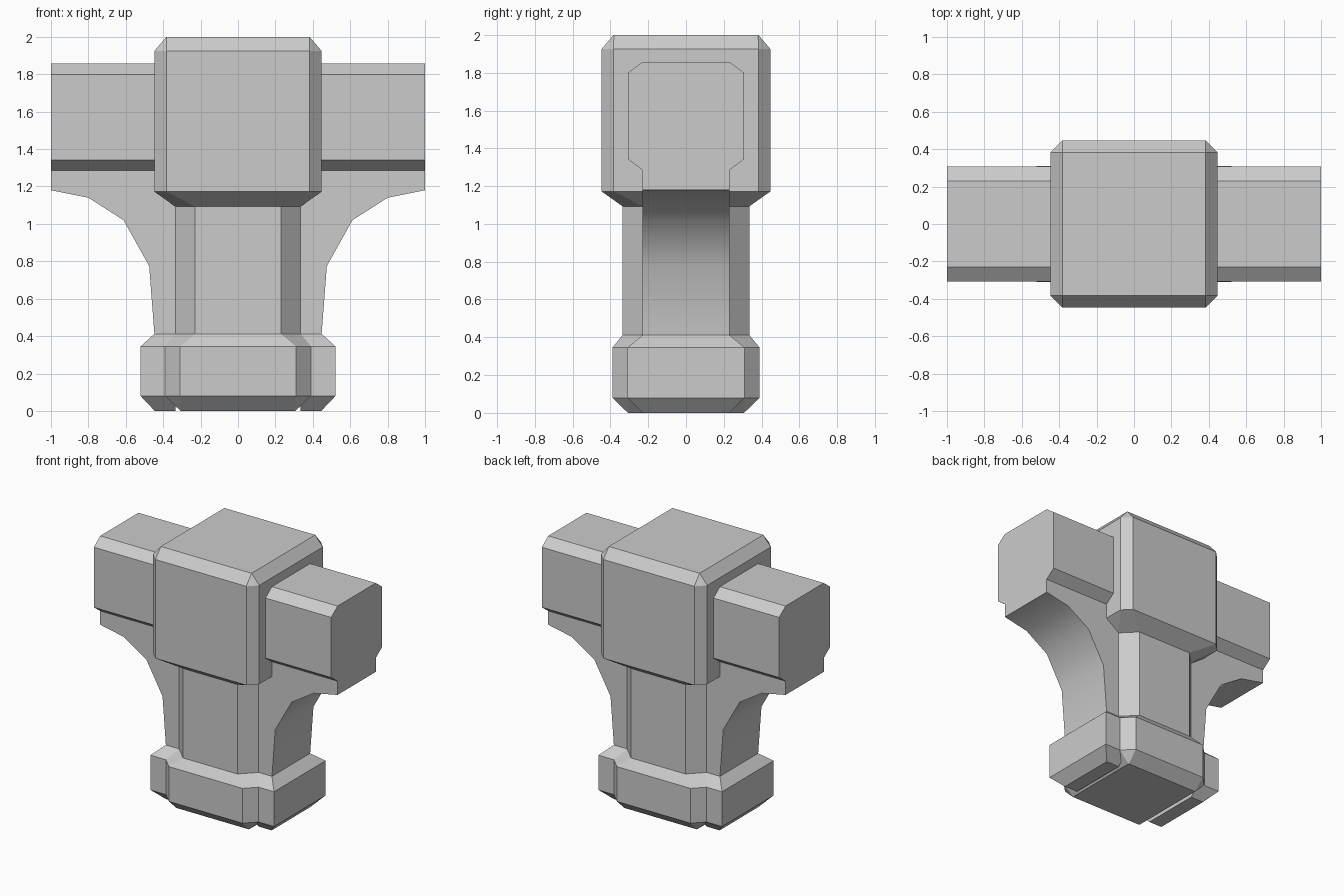
import bpy, bmesh, math

if "Cube" in bpy.data.objects:
    bpy.data.objects.remove(bpy.data.objects["Cube"])

INNER = 0.335  # x where the side parts meet the column


def finish(name, bm, mirror=False):
    bmesh.ops.remove_doubles(bm, verts=bm.verts[:], dist=0.0005)
    bmesh.ops.dissolve_degenerate(bm, edges=bm.edges[:], dist=0.0005)
    bmesh.ops.recalc_face_normals(bm, faces=bm.faces[:])
    mesh = bpy.data.meshes.new(name)
    bm.to_mesh(mesh)
    bm.free()
    obj = bpy.data.objects.new(name, mesh)
    bpy.context.collection.objects.link(obj)
    if mirror:
        mod = obj.modifiers.new("mirror", 'MIRROR')
        mod.use_mirror_merge = False
    return obj


def loft(bm, rings):
    """Skin a stack of closed rings and cap both ends."""
    loops = [[bm.verts.new(p) for p in ring] for ring in rings]
    n = len(loops[0])
    for a, b in zip(loops, loops[1:]):
        for i in range(n):
            j = (i + 1) % n
            bm.faces.new((a[i], a[j], b[j], b[i]))
    bm.faces.new(loops[0][::-1])
    bm.faces.new(loops[-1])


def octagon(h, c, z):
    return [(h, -c, z), (h, c, z), (c, h, z), (-c, h, z),
            (-h, c, z), (-h, -c, z), (-c, -h, z), (c, -h, z)]


# Central body: base, column and head as one stack of octagons (half width, corner, z)
bm = bmesh.new()
loft(bm, [octagon(*r) for r in [
    (0.307, 0.305, 0), (0.39, 0.31, 0.08), (0.39, 0.31, 0.345),
    (0.335, 0.23, 0.412), (0.335, 0.23, 1.093), (0.447, 0.383, 1.172),
    (0.447, 0.383, 1.925), (0.383, 0.382, 2.0)]])
finish("central_body", bm)

# Side arm: chamfered beam with a curved bracket below it
bm = bmesh.new()
section = [(-0.23, 1.285), (0.23, 1.285), (0.307, 1.342), (0.307, 1.8),
           (0.23, 1.857), (-0.23, 1.857), (-0.307, 1.8), (-0.307, 1.342)]
loft(bm, [[(x, y, z) for y, z in section] for x in (INNER, 1.0)])
bracket = [(INNER, 1.285), (1.0, 1.285), (1.0, 1.18), (0.8, 1.14),
           (0.612, 1.02), (0.475, 0.775), (0.447, 0.412), (INNER, 0.412)]
loft(bm, [[(x, y, z) for x, z in bracket] for y in (-0.23, 0.23)])

# Drop hidden contact faces, then weld beam and bracket into one shell
hidden = [f for f in bm.faces
          if all(abs(v.co.x - INNER) < 1e-4 for v in f.verts)
          or all(abs(v.co.z - 1.285) < 1e-4 for v in f.verts)
          or all(abs(v.co.z - 0.412) < 1e-4 for v in f.verts)]
bmesh.ops.delete(bm, geom=hidden, context='FACES')
bmesh.ops.remove_doubles(bm, verts=bm.verts[:], dist=0.0005)
end_edges = [e for e in bm.edges if all(
    abs(v.co.x - 1) < 1e-4 and abs(v.co.z - 1.285) < 1e-4 for v in e.verts)]
bmesh.ops.dissolve_edges(bm, edges=end_edges, use_verts=False)
arm = finish("side_arms", bm, mirror=True)
bpy.context.view_layer.objects.active = arm
arm.select_set(True)
bpy.ops.object.shade_smooth_by_angle(angle=math.radians(32))

# Side feet: chamfered blocks widening the base
bm = bmesh.new()
loft(bm, [[(INNER, -y, z), (x, -y, z), (x, y, z), (INNER, y, z)] for x, y, z in [
    (0.445, 0.23, 0), (0.521, 0.31, 0.08), (0.521, 0.31, 0.345), (0.447, 0.23, 0.412)]])
finish("side_feet", bm, mirror=True)
